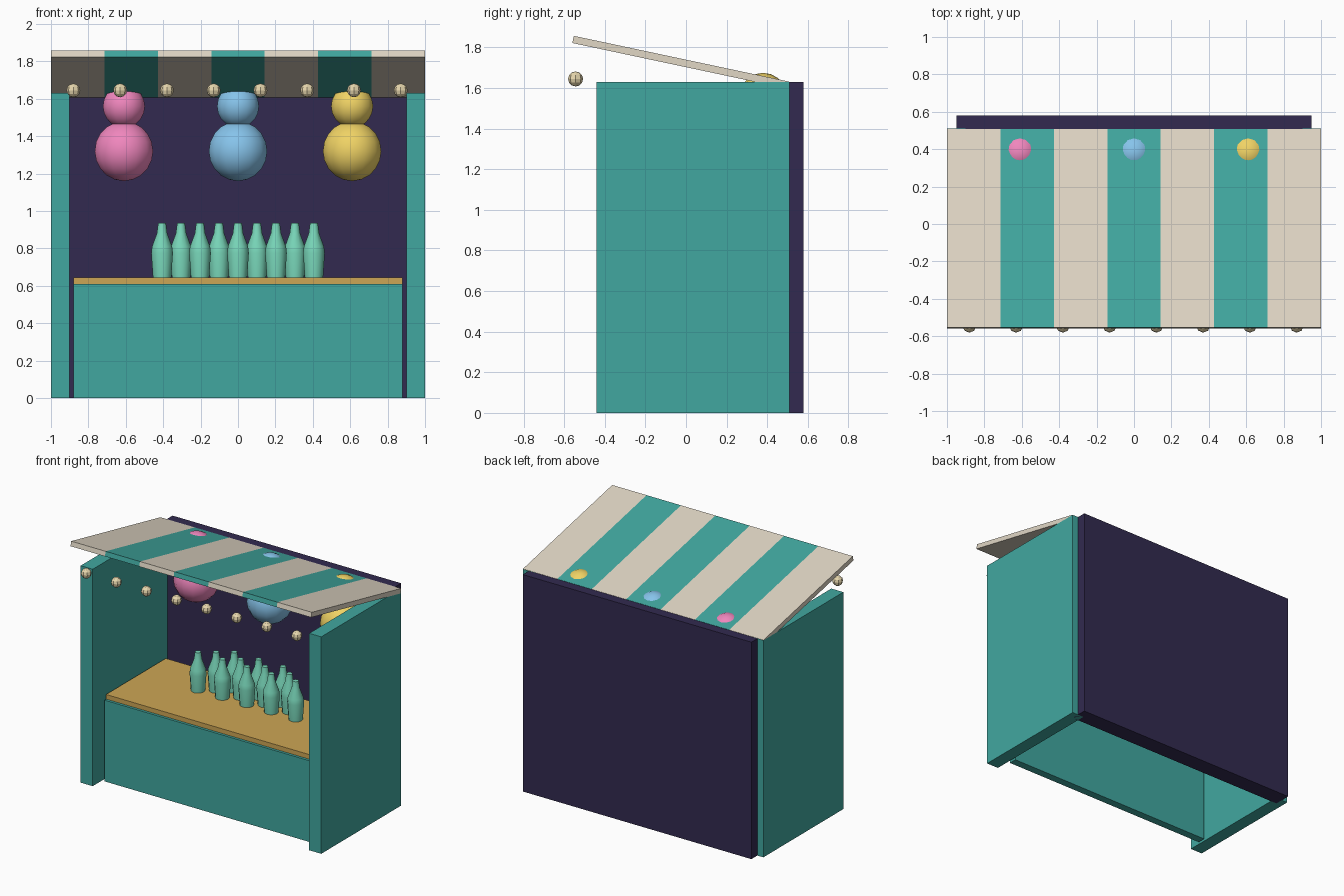
import bpy, bmesh, math
from mathutils import Matrix

if "Cube" in bpy.data.objects:
    bpy.data.objects.remove(bpy.data.objects["Cube"])


def material(name, rgb):
    m = bpy.data.materials.new(name)
    m.diffuse_color = (*rgb, 1)
    m.use_nodes = True
    m.node_tree.nodes["Principled BSDF"].inputs["Base Color"].default_value = m.diffuse_color
    return m


TEAL = material("teal_paint", (0.053, 0.39, 0.35))
NIGHT = material("dark_purple", (0.032, 0.023, 0.08))
CREAM = material("cream_cloth", (0.75, 0.68, 0.56))
WOOD = material("golden_wood", (0.61, 0.38, 0.09))
GLASS = material("green_glass", (0.19, 0.68, 0.49))
BULB = material("warm_bulb", (0.80, 0.68, 0.42))
PINK = material("pink_plush", (0.87, 0.24, 0.51))
BLUE = material("blue_plush", (0.24, 0.55, 0.83))
YELLOW = material("yellow_plush", (0.87, 0.65, 0.13))


def finish(bm, name, mat, smooth=False):
    bmesh.ops.recalc_face_normals(bm, faces=bm.faces)
    me = bpy.data.meshes.new(name)
    bm.to_mesh(me)
    bm.free()
    me.materials.append(mat)
    ob = bpy.data.objects.new(name, me)
    bpy.context.collection.objects.link(ob)
    if smooth:
        bpy.ops.object.select_all(action='DESELECT')
        ob.select_set(True)
        bpy.context.view_layer.objects.active = ob
        bpy.ops.object.shade_smooth_by_angle(angle=math.radians(40))
    return ob


def box(name, mat, x, y, z):
    """Box from (min, max) ranges on each axis."""
    bm = bmesh.new()
    size = [b - a for a, b in (x, y, z)]
    mid = [(a + b) / 2 for a, b in (x, y, z)]
    bmesh.ops.create_cube(bm, size=1, matrix=Matrix.Translation(mid) @ Matrix.Diagonal((*size, 1)))
    return finish(bm, name, mat)


def ball(bm, loc, r, seg, rings):
    bmesh.ops.create_uvsphere(bm, u_segments=seg, v_segments=rings, radius=r,
                              matrix=Matrix.Translation(loc))


# Booth walls
for side, x in (("left", (-1, -0.9)), ("right", (0.9, 1))):
    box(side + "_wall", TEAL, x, (-0.44, 0.51), (0, 1.63))
box("back_wall", NIGHT, (-0.95, 0.95), (0.45, 0.58), (0, 1.63))

# Counter
box("counter_front", TEAL, (-0.88, 0.88), (-0.33, -0.27), (0, 0.61))
box("counter_top", WOOD, (-0.88, 0.88), (-0.31, 0.40), (0.61, 0.645))

# Sloped canopy of seven striped panels
for i in range(7):
    w = 2 / 7
    panel = box(f"canopy_stripe_{i + 1}", TEAL if i % 2 else CREAM,
                (-w / 2, w / 2), (-0.542, 0.542), (-0.018, 0.018))
    panel.location = (-1 + w * (i + 0.5), -0.026, 1.727)
    panel.rotation_euler.x = math.radians(-12)

# String of bulbs along the front
for i in range(8):
    bm = bmesh.new()
    ball(bm, (-0.88 + 0.25 * i, -0.544, 1.645), 0.037, 8, 6)
    finish(bm, f"bulb_{i + 1}", BULB)

# Hanging plush prizes: body and head
for name, mat, x in (("pink", PINK, -0.61), ("blue", BLUE, 0), ("yellow", YELLOW, 0.61)):
    for part, z, r in (("body", 1.32, 0.16), ("head", 1.56, 0.115)):
        bm = bmesh.new()
        ball(bm, (x, 0.38, z), r, 14, 10)
        finish(bm, f"{name}_prize_{part}", mat, True)

# Bottles: one lathed profile shared by three staggered rows
PROFILE = [(0.049, 0), (0.058, 0.13), (0.054, 0.165), (0.028, 0.235), (0.021, 0.29)]
SIDES = 12
bm = bmesh.new()
loops = [[bm.verts.new((r * math.cos(math.tau * k / SIDES), r * math.sin(math.tau * k / SIDES), z))
          for k in range(SIDES)] for r, z in PROFILE]
for lo, hi in zip(loops, loops[1:]):
    for k in range(SIDES):
        n = (k + 1) % SIDES
        bm.faces.new((lo[k], lo[n], hi[n], hi[k]))
bm.faces.new(loops[0][::-1])
bm.faces.new(loops[-1])
bottle = finish(bm, "bottle", GLASS, True)
for row, count in enumerate((5, 4, 3)):
    for i in range(count):
        ob = bottle if row == i == 0 else bottle.copy()
        if ob is not bottle:
            bpy.context.collection.objects.link(ob)
        ob.name = f"bottle_{row + 1}_{i + 1}"
        ob.location = ((i - (count - 1) / 2) * 0.203, 0.105 + 0.07 * row, 0.645)
